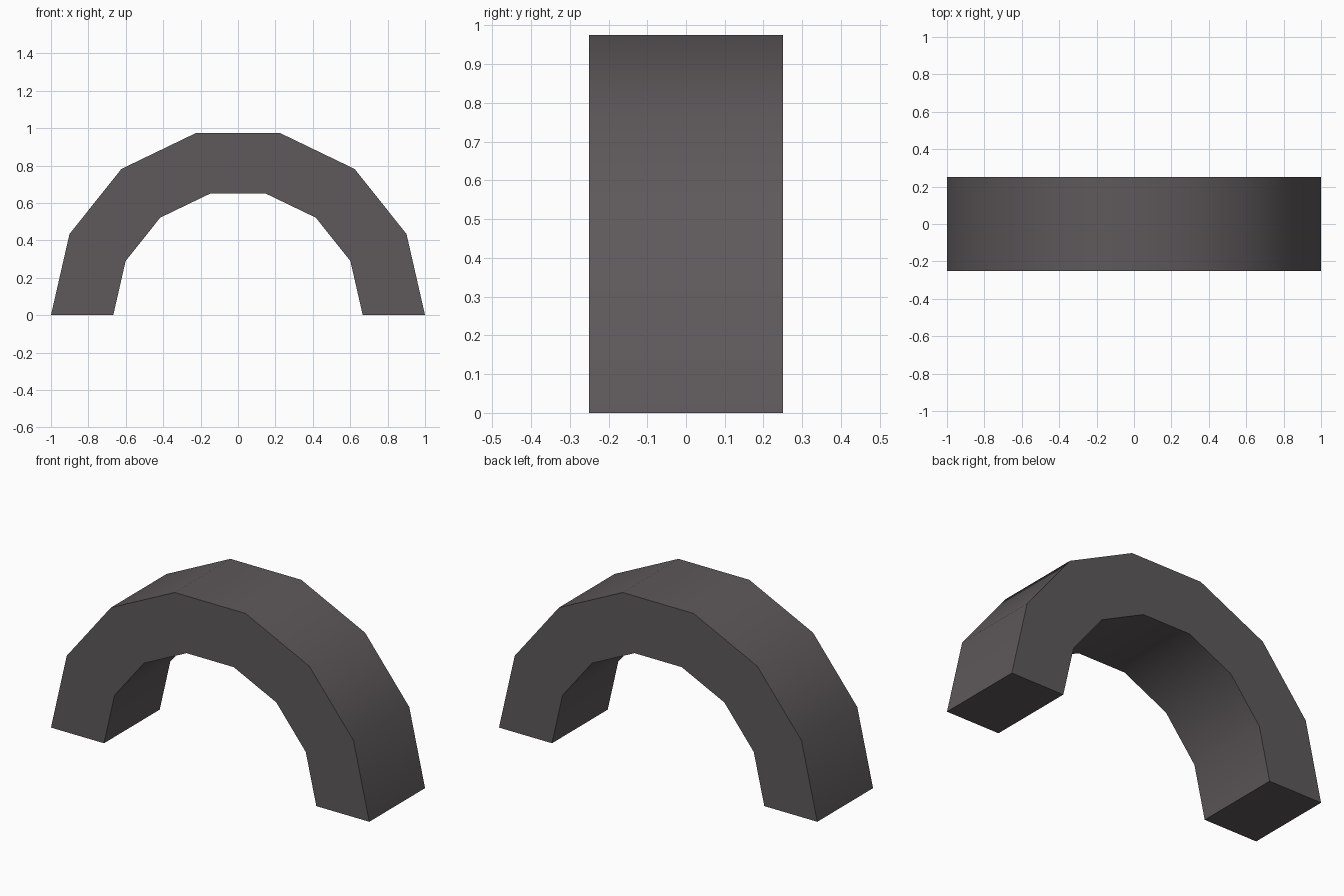
import bpy, bmesh, math

if "Cube" in bpy.data.objects:
    bpy.data.objects.remove(bpy.data.objects["Cube"])

SEGMENTS = 7
OUTER, INNER, HALF_DEPTH = 1.0, 0.667, 0.25

# Single dark grey colour
mat = bpy.data.materials.new("dark warm grey")
mat.diffuse_color = (0.112, 0.100, 0.104, 1)
mat.use_nodes = True
mat.node_tree.nodes["Principled BSDF"].inputs["Base Color"].default_value = mat.diffuse_color


def ring_points(bm, radius, y):
    return [bm.verts.new((radius * math.cos(math.pi * i / SEGMENTS), y,
                          radius * math.sin(math.pi * i / SEGMENTS)))
            for i in range(SEGMENTS + 1)]


# Half-ring arch: square section swept through a half turn
bm = bmesh.new()
loops = [ring_points(bm, r, y) for r, y in (
    (OUTER, -HALF_DEPTH), (OUTER, HALF_DEPTH),
    (INNER, HALF_DEPTH), (INNER, -HALF_DEPTH))]
for k in range(4):
    a, b = loops[k], loops[(k + 1) % 4]
    for i in range(SEGMENTS):
        bm.faces.new((a[i], b[i], b[i + 1], a[i + 1]))

# Flat feet
for i in (0, SEGMENTS):
    bm.faces.new([loop[i] for loop in loops])
bmesh.ops.recalc_face_normals(bm, faces=bm.faces)

mesh = bpy.data.meshes.new("arch")
bm.to_mesh(mesh)
bm.free()
mesh.materials.append(mat)
arch = bpy.data.objects.new("arch", mesh)
bpy.context.collection.objects.link(arch)

# Smooth curved faces, sharp rims
bpy.context.view_layer.objects.active = arch
arch.select_set(True)
bpy.ops.object.shade_smooth_by_angle(angle=math.radians(35))
